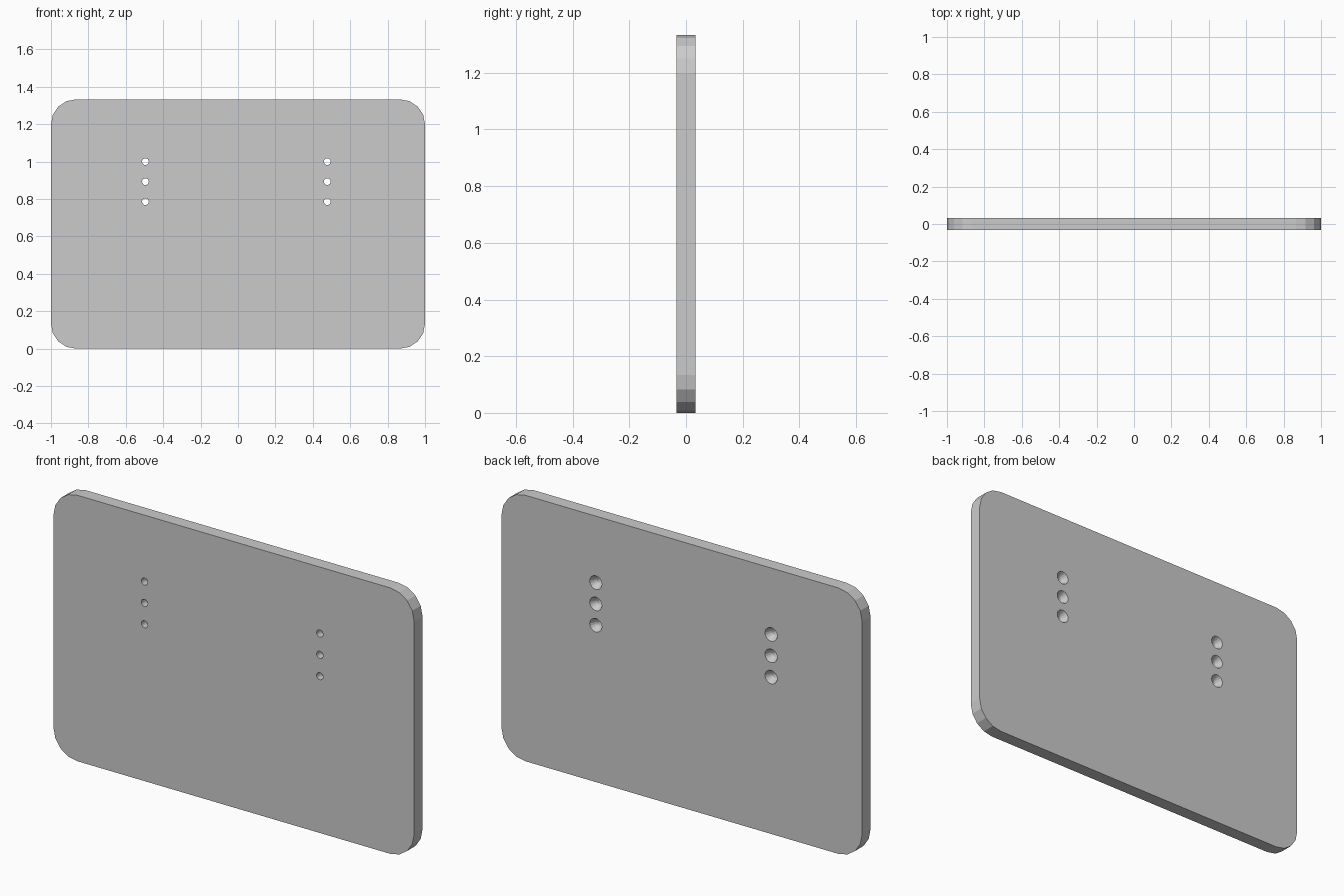
import bpy, bmesh
from math import sin, cos, pi

if "Cube" in bpy.data.objects:
    bpy.data.objects.remove(bpy.data.objects["Cube"])

W, H, T, R = 1.0, 1.333, 0.0333, 0.133   # half width, height, half thickness, corner radius
SEG, SIDES = 4, 16


def make_object(name, bm):
    bmesh.ops.recalc_face_normals(bm, faces=bm.faces)
    mesh = bpy.data.meshes.new(name)
    bm.to_mesh(mesh)
    bm.free()
    obj = bpy.data.objects.new(name, mesh)
    bpy.context.collection.objects.link(obj)
    return obj


def loft(bm, rings):
    """Closed solid through equal-sized rings of points."""
    loops = [[bm.verts.new(p) for p in ring] for ring in rings]
    n = len(loops[0])
    for a, b in zip(loops, loops[1:]):
        for i in range(n):
            j = (i + 1) % n
            bm.faces.new((a[i], a[j], b[j], b[i]))
    bm.faces.new(loops[0])
    bm.faces.new(loops[-1])


# Rounded rectangular plate
outline = []
corners = [(W - R, H - R), (R - W, H - R), (R - W, R), (W - R, R)]
for k, (cx, cz) in enumerate(corners):
    for s in range(SEG + 1):
        a = (k + s / SEG) * pi / 2
        outline.append((cx + R * cos(a), cz + R * sin(a)))
bm = bmesh.new()
loft(bm, [[(x, y, z) for x, z in outline] for y in (-T, T)])
plate = make_object("plate", bm)

# Screw holes, narrow at the front and countersunk at the back
profile = [(-0.05, 0.018), (0.0, 0.018), (T, 0.034), (0.05, 0.034)]
bm = bmesh.new()
for x in (-0.495, 0.477):
    for z in (1.0, 0.893, 0.786):
        loft(bm, [[(x + r * cos(2 * pi * i / SIDES), y, z + r * sin(2 * pi * i / SIDES))
                   for i in range(SIDES)] for y, r in profile])
cutter = make_object("hole_cutter", bm)
cutter.hide_render = True

mod = plate.modifiers.new("screw_holes", 'BOOLEAN')
mod.operation = 'DIFFERENCE'
mod.solver = 'EXACT'
mod.object = cutter
bpy.context.view_layer.objects.active = plate
bpy.ops.object.modifier_apply(modifier=mod.name)
bpy.data.objects.remove(cutter)
